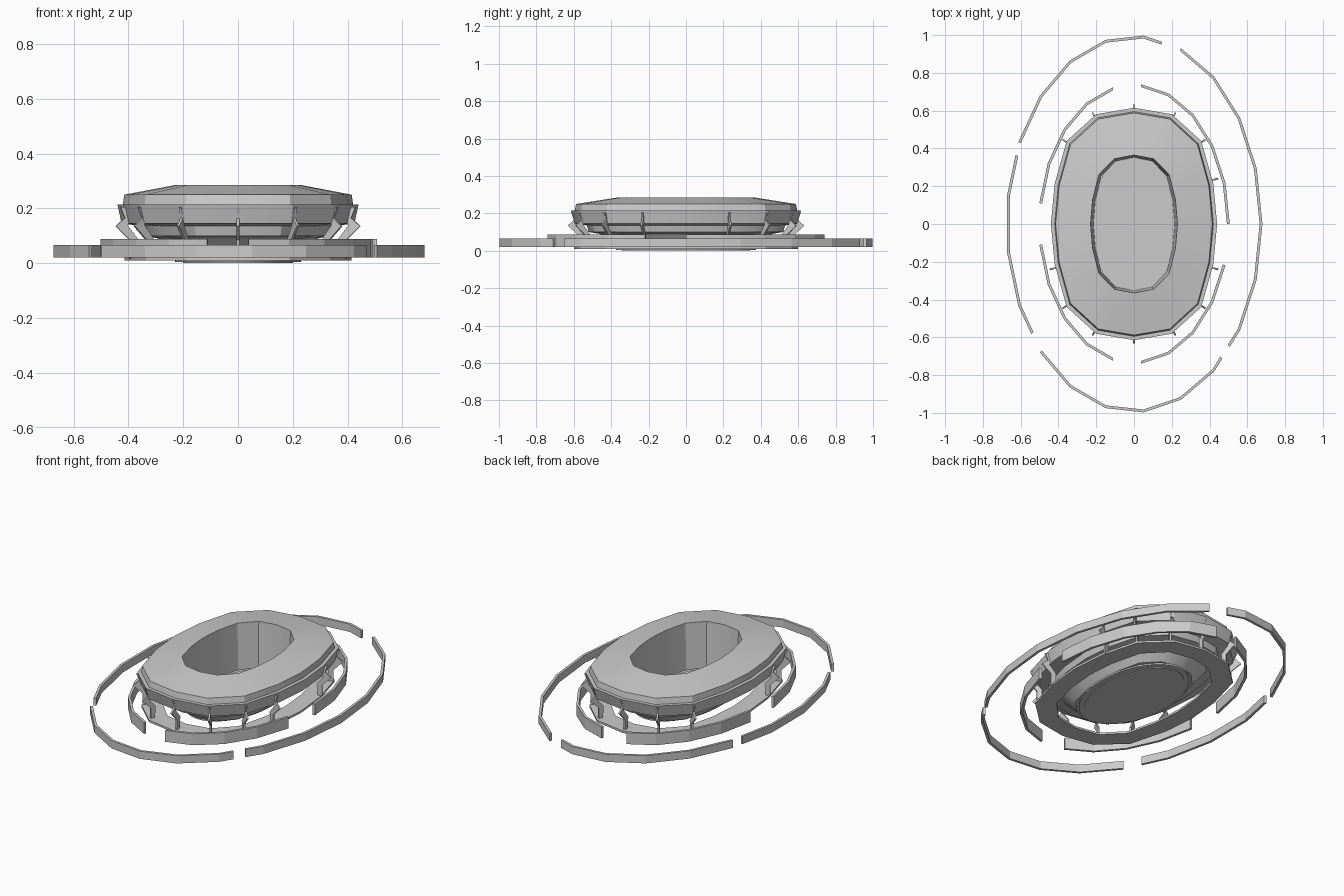
import bpy, bmesh, math

if "Cube" in bpy.data.objects:
    bpy.data.objects.remove(bpy.data.objects["Cube"])

# unit plan outline shared by all bowl levels: 16-sided rounded oval
QUARTER = [(1, 0), (.955, .345), (.81, .715), (.455, .945), (0, 1)]
PLAN = (QUARTER + [(-x, y) for x, y in QUARTER[-2::-1]]
        + [(-x, -y) for x, y in QUARTER[1:]] + [(x, -y) for x, y in QUARTER[-2:0:-1]])


def finish(bm, name, smooth=None):
    bmesh.ops.recalc_face_normals(bm, faces=bm.faces)
    me = bpy.data.meshes.new(name)
    bm.to_mesh(me)
    bm.free()
    ob = bpy.data.objects.new(name, me)
    bpy.context.collection.objects.link(ob)
    if smooth:
        bpy.ops.object.select_all(action='DESELECT')
        bpy.context.view_layer.objects.active = ob
        ob.select_set(True)
        bpy.ops.object.shade_smooth_by_angle(angle=math.radians(smooth))
    return ob


def loft(name, levels, plan=PLAN, closed=True, smooth=30):
    """Skin a list of (half_x, half_y, z) levels; closed joins last to first."""
    bm = bmesh.new()
    rings = [[bm.verts.new((x * a, y * b, z)) for x, y in plan] for a, b, z in levels]
    pairs = list(zip(rings, rings[1:]))
    if closed:
        pairs.append((rings[-1], rings[0]))
    else:
        bm.faces.new(rings[0])
        bm.faces.new(rings[-1])
    n = len(plan)
    for lo, hi in pairs:
        for i in range(n):
            j = (i + 1) % n
            bm.faces.new((lo[i], lo[j], hi[j], hi[i]))
    return finish(bm, name, smooth)


# bowl: sloped roof, rim band, stepped underside, inner well
loft("stadium_bowl", [
    (.23, .365, .285), (.415, .588, .25), (.42, .595, .215), (.44, .615, .215),
    (.425, .595, .145), (.35, .53, .135), (.34, .52, .10), (.29, .46, .09),
    (.23, .375, .012), (.215, .352, .012)])

# flat ground ring under the ribs
loft("base_ring", [(.415, .60, .01), (.415, .60, .022), (.31, .49, .022), (.31, .49, .01)])

# smooth oval pitch
OVAL = [(math.cos(i * math.tau / 48), math.sin(i * math.tau / 48)) for i in range(48)]
loft("pitch", [(.2, .345, 0), (.2, .345, .02)], OVAL, closed=False)
loft("pitch_border", [(.2, .345, .004), (.2, .345, .014), (.23, .375, .014), (.23, .375, .004)], OVAL)

# bent ribs around the rim: (offset from rim, z)
RIB = [(.005, .205), (-.012, .165), (.022, .135), (-.03, .085), (-.03, .015),
       (-.055, .015), (-.06, .09), (-.02, .14), (-.045, .155), (-.03, .205)]


def rib(x, y, ang):
    bm = bmesh.new()
    c, s, h = math.cos(ang), math.sin(ang), .005
    sides = [[bm.verts.new((x + d * c - t * s, y + d * s + t * c, z)) for d, z in RIB]
             for t in (-h, h)]
    bm.faces.new(sides[0])
    bm.faces.new(sides[1])
    for i in range(len(RIB)):
        j = (i + 1) % len(RIB)
        bm.faces.new((sides[0][i], sides[0][j], sides[1][j], sides[1][i]))
    finish(bm, "rib")


for x, y, deg in [(0, .61, 90), (.21, .57, 65), (.36, .435, 35), (.425, .235, 15)]:
    for sx in ((1, -1) if x else (1,)):
        for sy in (1, -1):
            if (sx, sy) == (-1, 1) and x > .4:
                continue
            a = math.radians(deg)
            rib(x * sx, y * sy, math.atan2(sy * math.sin(a), sx * math.cos(a)))


# perimeter walls: pieces of a 21-sided oval, given by corner numbers
def oval_point(k, a, b):
    lo = math.floor(k)
    f = k - lo
    p, q = [(a * math.cos(i * math.tau / 21), b * math.sin(i * math.tau / 21)) for i in (lo, lo + 1)]
    return p[0] + (q[0] - p[0]) * f, p[1] + (q[1] - p[1]) * f


def wall(name, a, b, k0, k1, z0, z1, t=.015):
    ks = [k0] + [k for k in range(math.ceil(k0), math.floor(k1) + 1) if k0 < k < k1] + [k1]
    bm = bmesh.new()
    secs = []
    for k in ks:
        xi, yi = oval_point(k, a - t, b - t)
        xo, yo = oval_point(k, a, b)
        secs.append([bm.verts.new(v) for v in
                     ((xi, yi, z0), (xo, yo, z0), (xo, yo, z1), (xi, yi, z1))])
    for p, q in zip(secs, secs[1:]):
        for i in range(4):
            j = (i + 1) % 4
            bm.faces.new((p[i], p[j], q[j], q[i]))
    bm.faces.new(secs[0])
    bm.faces.new(secs[-1])
    finish(bm, name)


for k0, k1 in [(-2.4, 4), (-8, -2.68), (-11.76, -8.4), (4.5, 9)]:
    wall("outer_wall", .68, 1.0, k0, k1, .02, .066)
for k0, k1 in [(0, 5), (-5, -1), (-10, -6), (6, 10)]:
    wall("inner_wall", .507, .742, k0, k1, .02, .088)
